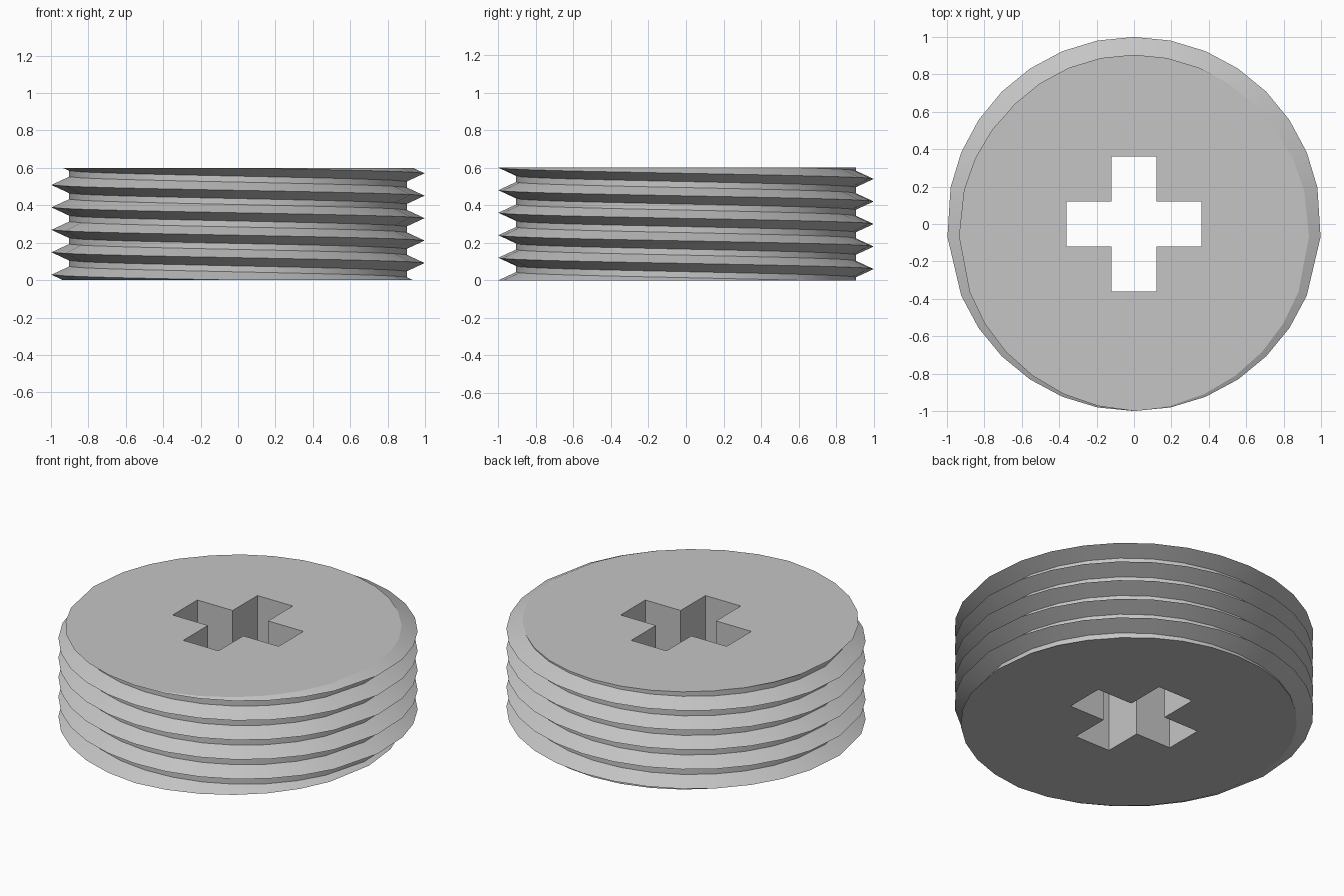
import bpy
import bmesh
from math import cos, sin, tau, radians

cube = bpy.data.objects.get("Cube")
if cube:
    bpy.data.objects.remove(cube, do_unlink=True)

HEIGHT, PITCH = 0.6, 0.12
ROOT, CREST, FLANK = 0.905, 1.0, 0.044
ARM, HALF = 0.36, 0.12

# Single grey material
grey = bpy.data.materials.new("plain grey")
grey.use_nodes = True
colour = (0.56, 0.56, 0.56, 1)
grey.diffuse_color = colour
grey.node_tree.nodes["Principled BSDF"].inputs["Base Color"].default_value = colour

bm = bmesh.new()

# Left-handed thread: one column of root and crest points per angle
step = tau / 32
angles = [i * step for i in range(32) if i not in (17, 31)]
angles = [a - radians(4) if i == 0 else a for i, a in enumerate(angles)]
angles[16] += radians(4)
columns = []
for a in angles:
    column = []
    for turn in range(-1, 8):
        z = 0.09 + PITCH * (turn - a / tau)
        for dz, r in ((-FLANK, ROOT), (0, CREST), (FLANK, ROOT)):
            column.append(bm.verts.new((r * cos(a), r * sin(a), z + dz)))
    columns.append(column)

# Bridge the columns; the last joins the first one pitch lower
for i, left in enumerate(columns):
    last = i == len(columns) - 1
    right = columns[0][:-3] if last else columns[i + 1]
    left = left[3:] if last else left
    for j in range(len(left) - 1):
        bm.faces.new((left[j], right[j], right[j + 1], left[j + 1]))

# Trim the thread flat at both ends
for z, direction in ((0, -1), (HEIGHT, 1)):
    bmesh.ops.bisect_plane(bm, geom=bm.verts[:] + bm.edges[:] + bm.faces[:],
                           plane_co=(0, 0, z), plane_no=(0, 0, direction),
                           clear_outer=True)
bmesh.ops.remove_doubles(bm, verts=bm.verts[:], dist=0.0001)
rims = [[e for e in bm.edges if e.is_boundary
         and all(abs(v.co.z - z) < 0.001 for v in e.verts)] for z in (0, HEIGHT)]

# Walls of the cross-shaped drive hole
outline = []
for turn in range(4):
    c, s = ((1, 0), (0, 1), (-1, 0), (0, -1))[turn]
    for x, y in ((ARM, -HALF), (ARM, HALF), (HALF, HALF)):
        outline.append((x * c - y * s, x * s + y * c))
rings = [[bm.verts.new((x, y, z)) for x, y in outline] for z in (0, HEIGHT)]
low, high = rings
for i in range(len(outline)):
    k = i - 1
    bm.faces.new((low[i], low[k], high[k], high[i]))

# End caps around the hole
for rim, ring, up in zip(rims, rings, (-1, 1)):
    cross = [bm.edges.get((ring[i - 1], ring[i])) for i in range(len(ring))]
    bmesh.ops.triangle_fill(bm, edges=rim + cross, use_beauty=True,
                            normal=(0, 0, up))
bmesh.ops.recalc_face_normals(bm, faces=bm.faces[:])

mesh = bpy.data.meshes.new("threaded_plug")
bm.to_mesh(mesh)
bm.free()
mesh.materials.append(grey)
plug = bpy.data.objects.new("threaded_plug", mesh)
bpy.context.collection.objects.link(plug)
bpy.context.view_layer.objects.active = plug
plug.select_set(True)
bpy.ops.object.shade_smooth_by_angle(angle=radians(20))
